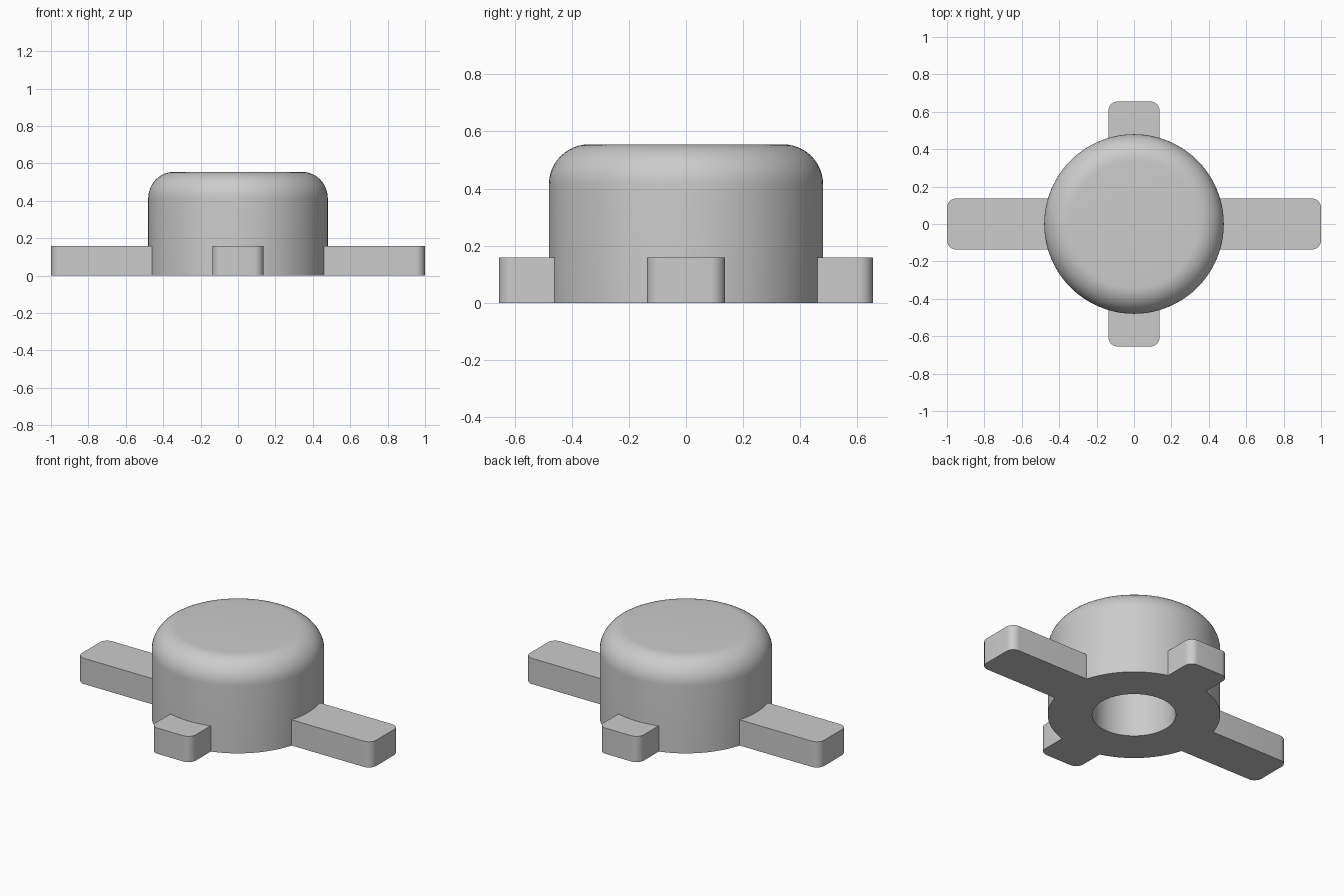
import bpy, bmesh
from math import sin, cos, pi, asin, radians
from mathutils import Matrix

if "Cube" in bpy.data.objects:
    bpy.data.objects.remove(bpy.data.objects["Cube"])

HUB_R, HUB_H, FILLET = 0.48, 0.555, 0.14
BORE_R, BORE_H = 0.233, 0.40
ARM_HALF, ARM_H, CORNER = 0.137, 0.158, 0.05

grey = bpy.data.materials.new("plain grey")
grey.use_nodes = True
grey.diffuse_color = (0.6, 0.6, 0.6, 1)
grey.node_tree.nodes["Principled BSDF"].inputs["Base Color"].default_value = (0.6, 0.6, 0.6, 1)


def finish(name, bm):
    bmesh.ops.recalc_face_normals(bm, faces=bm.faces)
    mesh = bpy.data.meshes.new(name)
    bm.to_mesh(mesh)
    bm.free()
    mesh.materials.append(grey)
    obj = bpy.data.objects.new(name, mesh)
    bpy.context.collection.objects.link(obj)
    bpy.ops.object.select_all(action='DESELECT')
    obj.select_set(True)
    bpy.context.view_layer.objects.active = obj
    bpy.ops.object.shade_smooth_by_angle(angle=radians(30))
    return obj


def arc(cx, cy, r, start, end, steps):
    angles = [start + (end - start) * i / steps for i in range(steps + 1)]
    return [(cx + r * cos(a), cy + r * sin(a)) for a in angles]


# Round hub: lathed from the blind bore, across the base, up to the filleted top
profile = [(0, BORE_H), (BORE_R, BORE_H), (BORE_R, 0), (HUB_R, 0)]
profile += arc(HUB_R - FILLET, HUB_H - FILLET, FILLET, 0, pi / 2, 12)
profile.append((0, HUB_H))
bm = bmesh.new()
verts = [bm.verts.new((r, 0, z)) for r, z in profile]
edges = [bm.edges.new(pair) for pair in zip(verts, verts[1:])]
bmesh.ops.spin(bm, geom=verts + edges, cent=(0, 0, 0), axis=(0, 0, 1),
               angle=2 * pi, steps=96, use_merge=True)
bmesh.ops.remove_doubles(bm, verts=bm.verts, dist=1e-5)
finish("hub", bm)


# Flat arms: inner end follows the hub wall, outer corners are rounded
def add_arm(name, reach, turn):
    root_r = HUB_R - 0.002
    half = asin(ARM_HALF / root_r)
    side = ARM_HALF - CORNER
    outline = arc(0, 0, root_r, half, -half, 12)
    outline += arc(reach - CORNER, -side, CORNER, -pi / 2, 0, 8)
    outline += arc(reach - CORNER, side, CORNER, 0, pi / 2, 8)
    bm = bmesh.new()
    base = bm.faces.new([bm.verts.new((x, y, 0)) for x, y in outline])
    top = bmesh.ops.extrude_face_region(bm, geom=[base], use_keep_orig=True)["geom"]
    bmesh.ops.translate(bm, vec=(0, 0, ARM_H),
                        verts=[v for v in top if isinstance(v, bmesh.types.BMVert)])
    bm.transform(Matrix.Rotation(turn, 4, 'Z'))
    finish(name, bm)


for i, (name, reach) in enumerate([("left_arm", 1.0), ("back_arm", 0.655),
                                   ("right_arm", 1.0), ("front_arm", 0.655)]):
    add_arm(name, reach, i * pi / 2)
